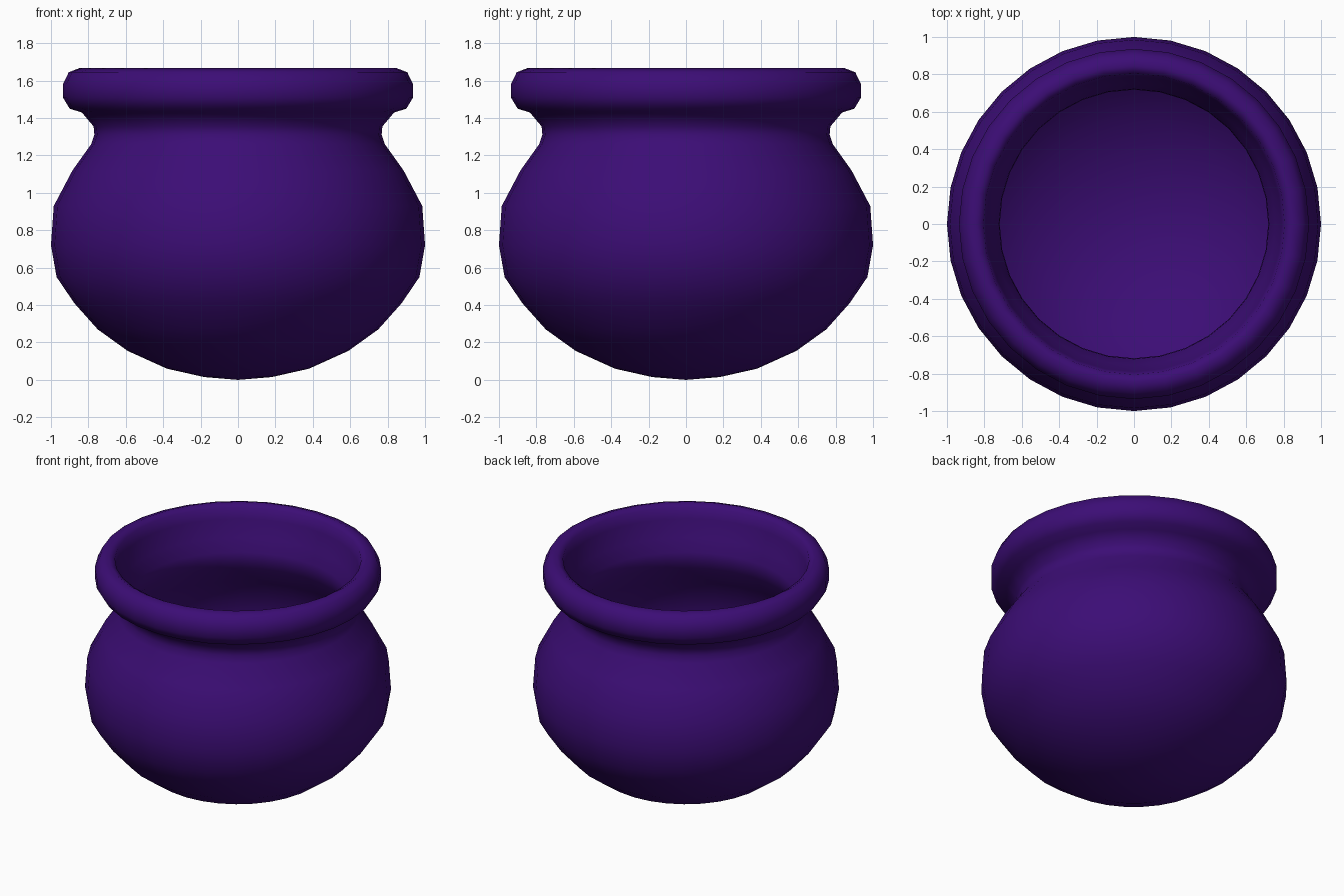
import bpy, bmesh, math

if "Cube" in bpy.data.objects:
    bpy.data.objects.remove(bpy.data.objects["Cube"])

SEG = 32

# glaze colour
purple = bpy.data.materials.new("deep_purple")
purple.diffuse_color = (0.045, 0.004, 0.18, 1)
purple.use_nodes = True
purple.node_tree.nodes["Principled BSDF"].inputs["Base Color"].default_value = purple.diffuse_color

# outer wall from the base up to the lip, as (radius, height)
outer = [(0, 0), (0.18, 0.015), (0.38, 0.06), (0.59, 0.155), (0.75, 0.27),
         (0.875, 0.41), (0.97, 0.55), (1.0, 0.72), (0.985, 0.93),
         (0.885, 1.12), (0.785, 1.26), (0.768, 1.31), (0.772, 1.355),
         (0.835, 1.43), (0.90, 1.45), (0.936, 1.51), (0.936, 1.58),
         (0.905, 1.645), (0.845, 1.668)]
# inner wall from the lip down to the bowl floor
inner = [(0.805, 1.645), (0.79, 1.57), (0.755, 1.45), (0.722, 1.36), (0.718, 1.31),
         (0.737, 1.24), (0.84, 1.09), (0.936, 0.91), (0.95, 0.73),
         (0.922, 0.57), (0.835, 0.44), (0.715, 0.31), (0.565, 0.20),
         (0.365, 0.11), (0.175, 0.065), (0, 0.05)]


def lathe(name, profile):
    bm = bmesh.new()
    verts = [bm.verts.new((r, 0, z)) for r, z in profile]
    edges = [bm.edges.new(p) for p in zip(verts, verts[1:])]
    bmesh.ops.spin(bm, geom=verts + edges, cent=(0, 0, 0), axis=(0, 0, 1),
                   angle=math.tau, steps=SEG, use_duplicate=False)
    bmesh.ops.remove_doubles(bm, verts=bm.verts, dist=0.0005)
    bmesh.ops.recalc_face_normals(bm, faces=bm.faces)
    mesh = bpy.data.meshes.new(name)
    bm.to_mesh(mesh)
    bm.free()
    ob = bpy.data.objects.new(name, mesh)
    bpy.context.collection.objects.link(ob)
    mesh.materials.append(purple)
    for p in mesh.polygons:
        p.use_smooth = True
    return ob


# one closed shell: belly, neck, rolled rim and hollow inside
lathe("pot", outer + inner)
